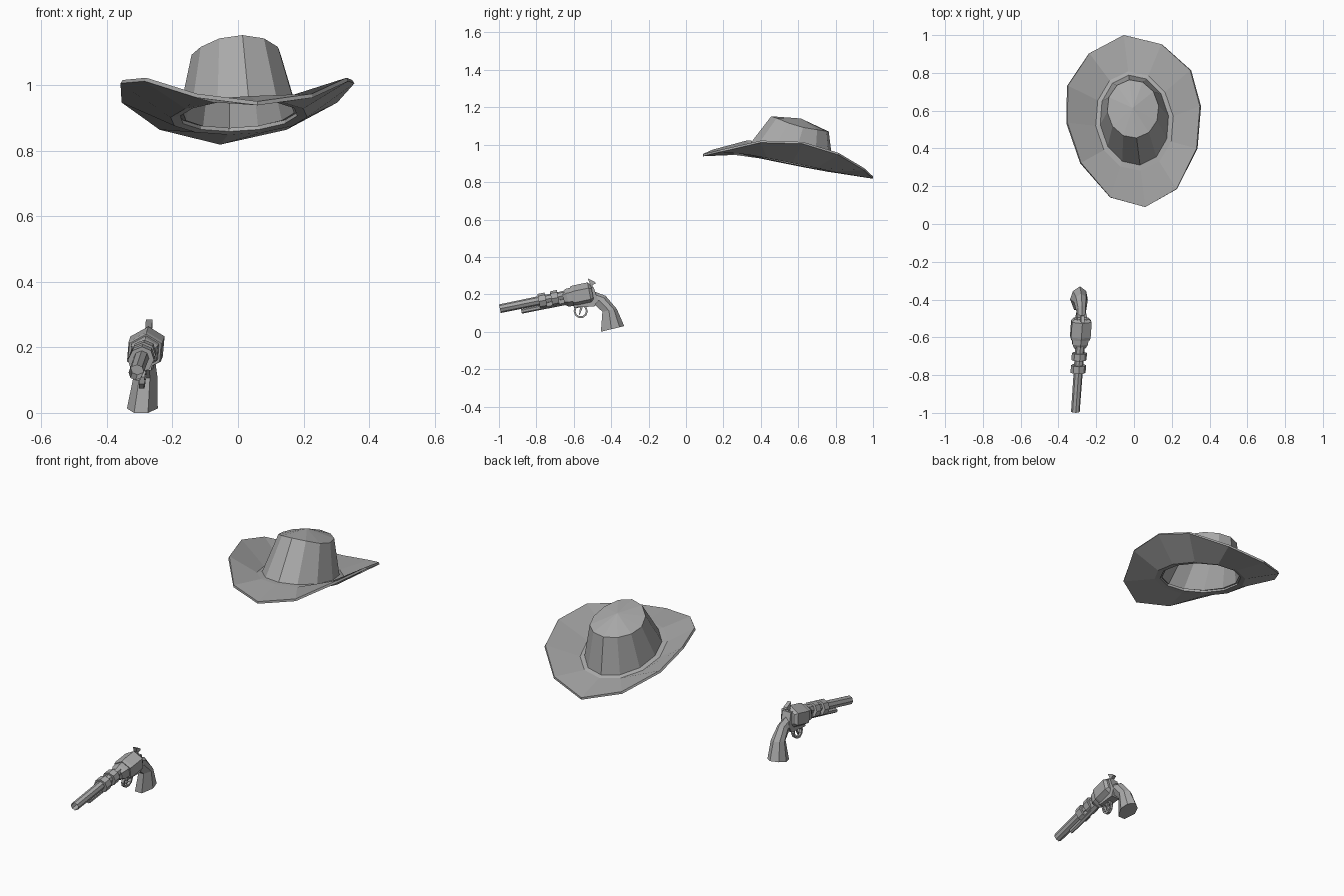
import bpy, bmesh, math
from mathutils import Matrix, Vector

if "Cube" in bpy.data.objects:
    bpy.data.objects.remove(bpy.data.objects["Cube"])

grey = bpy.data.materials.new("plain grey")
grey.use_nodes = True
grey.diffuse_color = (0.4, 0.4, 0.4, 1)
grey.node_tree.nodes["Principled BSDF"].inputs["Base Color"].default_value = (0.4, 0.4, 0.4, 1)


def finish(name, bm, matrix):
    bmesh.ops.transform(bm, matrix=matrix, verts=bm.verts)
    bmesh.ops.recalc_face_normals(bm, faces=bm.faces)
    mesh = bpy.data.meshes.new(name)
    bm.to_mesh(mesh)
    bm.free()
    mesh.materials.append(grey)
    obj = bpy.data.objects.new(name, mesh)
    bpy.context.collection.objects.link(obj)
    return obj


def loft(rings, cap_ends=False):
    bm = bmesh.new()
    loops = [[bm.verts.new(p) for p in ring] for ring in rings]
    n = len(loops[0])
    for a, b in zip(loops, loops[1:]):
        for i in range(n):
            bm.faces.new((a[i], a[(i + 1) % n], b[(i + 1) % n], b[i]))
    if cap_ends:
        bm.faces.new(loops[0])
        bm.faces.new(loops[-1])
    return bm, loops


# Hat: local x across, y towards the back, turned slightly about z
hat_place = Matrix.Translation((0.0025, 0.545, 0)) @ Matrix.Rotation(0.125, 4, 'Z')


def mirrored(half):
    return half + [(-x, y, z) for x, y, z in half[-2:0:-1]]


def oval(width, length, centre, height):
    ring = []
    for i in range(7):
        a = math.pi * i / 6
        y = centre + length * math.cos(a)
        ring.append((width * math.sin(a), y, height(i, y)))
    return mirrored(ring)


brim_edge = mirrored([(0, .459, .83), (.192, .386, .875), (.326, .23, .957),
                      (.353, .035, 1.015), (.308, -.184, 1.022),
                      (.176, -.385, .973), (0, -.459, .95)])
ledge = oval(.207, .265, 0, lambda i, y: .913 - .2 * y)
crown_base = oval(.182, .24, .005, lambda i, y: .918 - .2 * y)
top_heights = [1.07, 1.072, 1.08, 1.092, 1.116, 1.142, 1.152]
crown_top = oval(.137, .155, .065, lambda i, y: top_heights[i])

bm, loops = loft([brim_edge, ledge, crown_base])
finish("hat_brim", bm, hat_place)
bm, loops = loft([crown_base, crown_top])
peak = bm.verts.new((0, .07, 1.14))
for i in range(12):
    bm.faces.new((loops[-1][i], loops[-1][(i + 1) % 12], peak))
finish("hat_crown", bm, hat_place)

# Shells with thickness, grown to the underside
for name, sign in (("hat_brim", 1), ("hat_crown", 1)):
    obj = bpy.data.objects[name]
    if obj.data.polygons[0].normal.z < 0:
        obj.data.flip_normals()
    shell = obj.modifiers.new("thickness", 'SOLIDIFY')
    shell.thickness = 0.012
    shell.offset = -1

# Pistol: modelled in the side plane, then leaned a little sideways
lean = Matrix(((1, .05, .1, -.273), (0, 1, 0, 0), (0, 0, 1, 0), (0, 0, 0, 1)))


def axis_height(y):
    return .122 + .205 * (y + 1)


def rod(name, stations, sides, drop=0, bore=0):
    """Turned part along the barrel line; stations are (y, radius)."""
    rings = []
    for y, r in stations:
        ring = []
        for i in range(sides):
            a = 2 * math.pi * i / sides
            up = r * math.cos(a)
            ring.append((r * math.sin(a), y - .2 * up, axis_height(y) - drop + up))
        rings.append(ring)
    bm, loops = loft(rings, True)
    if bore:
        bm.faces.ensure_lookup_table()
        mouth = bm.faces[-2]
        bmesh.ops.inset_region(bm, faces=[mouth], thickness=bore)
        bmesh.ops.translate(bm, verts=mouth.verts, vec=(0, .08, .016))
    finish(name, bm, lean)


def plate(name, outline, half):
    """Flat side profile of (y, z) points given a width."""
    bm, _ = loft([[(s * half, y, z) for y, z in outline] for s in (-1, 1)], True)
    finish(name, bm, lean)


rod("barrel", [(-.995, .023), (-.6, .025)], 8, bore=.007)
rod("loading_rod", [(-.88, .012), (-.6, .014)], 6, drop=.038)
rod("front_band", [(-.787, .04), (-.748, .04)], 8, drop=.004)
rod("rear_band", [(-.72, .04), (-.683, .04)], 8, drop=.004)
rod("lower_lug", [(-.78, .018), (-.6, .022)], 6, drop=.03)
rod("cylinder_nose", [(-.655, .035), (-.635, .047), (-.59, .05)], 6, drop=.015)
rod("cylinder", [(-.61, .056), (-.595, .06), (-.515, .06), (-.5, .045)], 6, drop=.018)
plate("frame", [(-.6, .13), (-.49, .135), (-.47, .17), (-.495, .24), (-.54, .24),
                (-.6, .2)], .026)
plate("hammer", [(-.525, .225), (-.495, .225), (-.5, .25), (-.483, .257),
                 (-.487, .266), (-.525, .285), (-.513, .255)], .01)
plate("trigger", [(-.565, .14), (-.55, .14), (-.558, .115), (-.568, .09), (-.572, .092)], .005)

# Trigger guard: a flat hoop
hoop = []
for radius, half in ((.038, .008), (.038, -.008), (.028, -.008), (.028, .008), (.038, .008)):
    hoop.append([(half, -.563 + radius * math.cos(i * math.pi / 5),
                  .11 + radius * math.sin(i * math.pi / 5)) for i in range(10)])
bm, _ = loft(hoop)
bmesh.ops.remove_doubles(bm, verts=bm.verts, dist=1e-5)
finish("trigger_guard", bm, lean)

# Grip: six-sided sections given by front point, back point and half width
sections = [((-.525, .145), (-.515, .225), .026), ((-.487, .143), (-.43, .192), .026),
            ((-.447, .107), (-.37, .122), .036), ((-.455, 0), (-.33, .03), .047)]
rings = []
for front, back, half in sections:
    f, b = Vector((0, *front)), Vector((0, *back))
    ring = []
    for t, side in ((0, .45), (.45, 1), (.8, .75), (1, 0), (.8, -.75), (.45, -1), (0, -.45)):
        ring.append(f.lerp(b, t) + Vector((side * half, 0, 0)))
    rings.append(ring)
bm, _ = loft(rings, True)
finish("grip", bm, lean)
